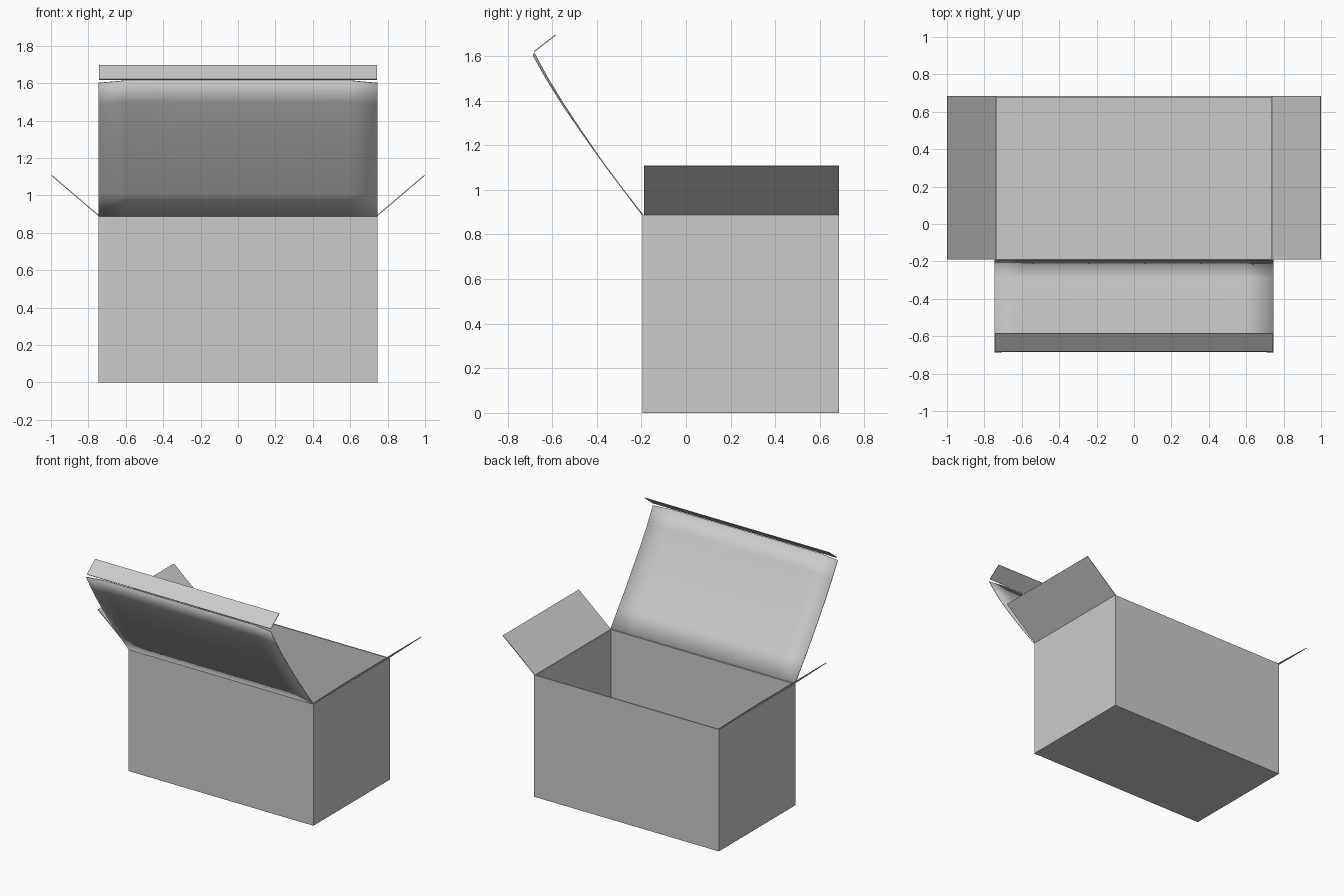
import bpy
import bmesh

default = bpy.data.objects.get("Cube")
if default:
    bpy.data.objects.remove(default, do_unlink=True)

# Plain grey card
card = bpy.data.materials.new("grey_card")
card.use_nodes = True
card.diffuse_color = (0.6, 0.6, 0.6, 1)
card.node_tree.nodes["Principled BSDF"].inputs["Base Color"].default_value = (0.6, 0.6, 0.6, 1)

HALF_W, FRONT, BACK, HEIGHT = 0.745, -0.195, 0.685, 0.888
WALL, SHEET = 0.009, 0.005


def finish(name, bm, thickness, offset):
    """Turn a bmesh surface into a card object with real thickness."""
    bmesh.ops.recalc_face_normals(bm, faces=bm.faces)
    mesh = bpy.data.meshes.new(name)
    bm.to_mesh(mesh)
    bm.free()
    mesh.materials.append(card)
    obj = bpy.data.objects.new(name, mesh)
    bpy.context.collection.objects.link(obj)
    solid = obj.modifiers.new("thickness", "SOLIDIFY")
    solid.thickness, solid.offset = thickness, offset
    solid.use_even_offset = True
    return obj


def sheet(name, columns):
    """Skin a grid of points, given as columns of equal length."""
    bm = bmesh.new()
    grid = [[bm.verts.new(p) for p in col] for col in columns]
    for a, b in zip(grid, grid[1:]):
        for i in range(len(a) - 1):
            bm.faces.new((a[i], b[i], b[i + 1], a[i + 1]))
    return finish(name, bm, SHEET, 0)


# Open-topped body with its walls thickened inward
bm = bmesh.new()
bmesh.ops.create_cube(bm, size=1)
for v in bm.verts:
    v.co.x *= 2 * HALF_W
    v.co.y = BACK if v.co.y > 0 else FRONT
    v.co.z = HEIGHT if v.co.z > 0 else 0
bm.normal_update()
body_top = [f for f in bm.faces if f.normal.z > 0.9]
finish_faces = bmesh.ops.delete(bm, geom=body_top, context="FACES_ONLY")
finish("box_body", bm, WALL, -1)

# Side flaps folded outward
for side, label in ((1, "left"), (-1, "right")):
    sheet(label + "_flap", [
        [(side * 0.74, y, HEIGHT), (side * 0.998, y, 1.108)]
        for y in (FRONT + 0.006, BACK)])

# Gently bowed lid, its outer corners drooping slightly
lid_profile = [(-0.195, 0.888), (-0.29, 1.012), (-0.385, 1.14),
               (-0.47, 1.264), (-0.55, 1.385), (-0.62, 1.5), (-0.682, 1.614)]
columns = []
for x in (-HALF_W, -0.6, -0.3, 0, 0.3, 0.6, HALF_W):
    col = []
    for i, (y, z) in enumerate(lid_profile):
        droop = max(0, i - 2) / 4 if abs(x) > 0.7 else 0
        col.append((x, y - 0.002 * droop, z - 0.013 * droop))
    columns.append(col)
lid = sheet("lid", columns)

# Tuck lip along the far edge of the lid
sheet("lid_lip", [[(x, -0.681, 1.62), (x, -0.584, 1.695)] for x in (-0.742, 0.742)])

# Soft shading on the bowed lid only
bpy.ops.object.select_all(action="DESELECT")
lid.select_set(True)
bpy.context.view_layer.objects.active = lid
bpy.ops.object.shade_smooth_by_angle()
